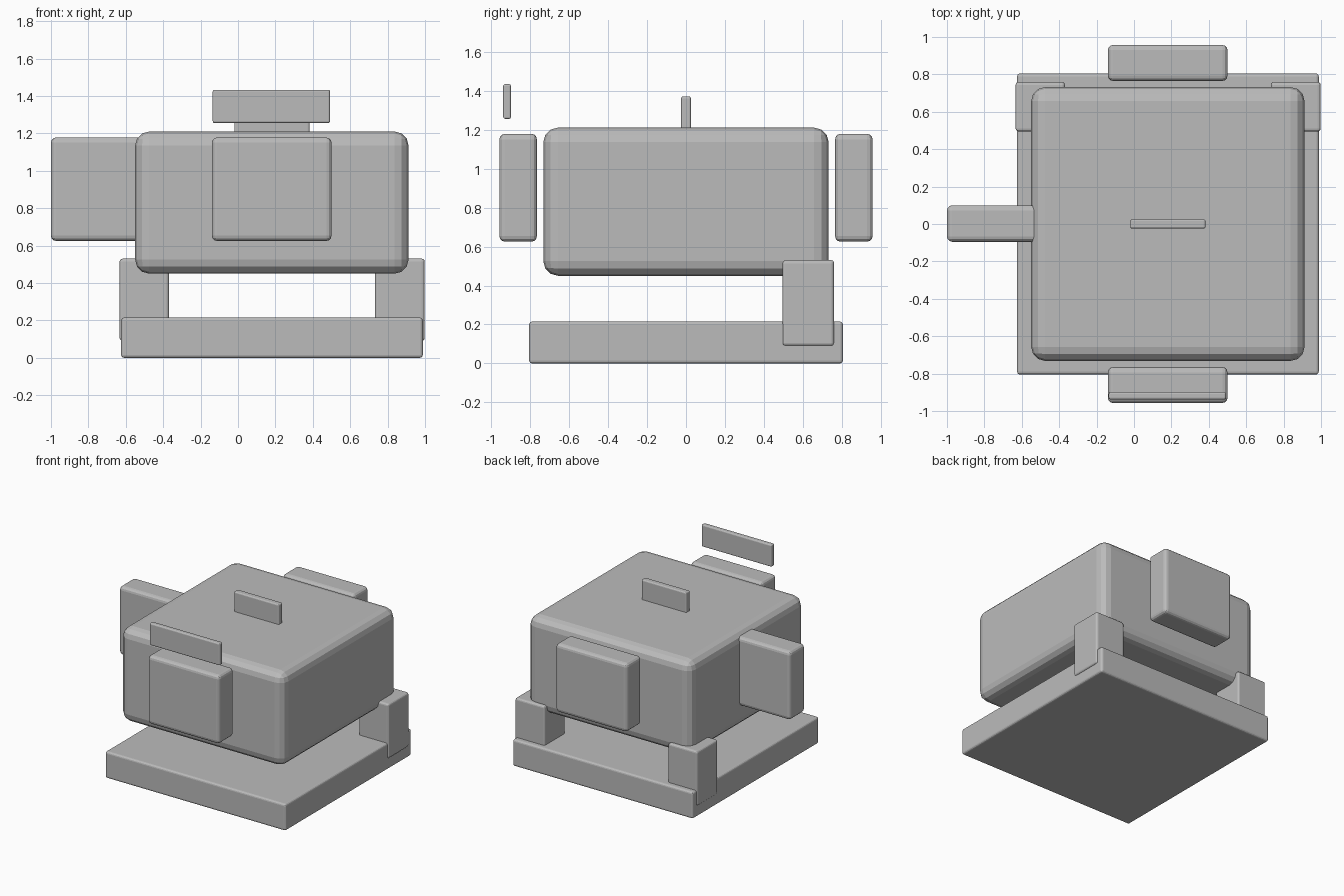
import bpy

if "Cube" in bpy.data.objects:
    bpy.data.objects.remove(bpy.data.objects["Cube"])

grey = bpy.data.materials.new("plain grey")
grey.diffuse_color = (0.5, 0.5, 0.5, 1)
grey.use_nodes = True
grey.node_tree.nodes["Principled BSDF"].inputs["Base Color"].default_value = grey.diffuse_color


def block(name, x, y, z, bevel, segments=3):
    """Rounded box spanning the given (min, max) ranges."""
    bpy.ops.mesh.primitive_cube_add(
        size=1, location=[(r[0] + r[1]) / 2 for r in (x, y, z)])
    ob = bpy.context.object
    ob.name = name
    ob.scale = [r[1] - r[0] for r in (x, y, z)]
    bpy.ops.object.transform_apply(location=False, rotation=False, scale=True)
    ob.data.materials.append(grey)
    mod = ob.modifiers.new("rounded edges", "BEVEL")
    mod.width = bevel
    mod.segments = segments
    return ob


# Ground slab and main body
block("base_slab", (-0.625, 0.988), (-0.805, 0.805), (0, 0.215), 0.016)
block("main_body", (-0.55, 0.912), (-0.732, 0.732), (0.45, 1.21), 0.075)

# Side pads, front and back, and the one reaching out on the left
block("front_pad", (-0.14, 0.50), (-0.957, -0.765), (0.625, 1.178), 0.028)
block("back_pad", (-0.14, 0.50), (0.765, 0.957), (0.625, 1.178), 0.028)
block("left_pad", (-1.0, -0.40), (-0.095, 0.10), (0.625, 1.178), 0.028)

# Rear supports between slab and body
for side, x in (("left", (-0.633, -0.37)), ("right", (0.732, 0.998))):
    block(side + "_rear_support", x, (0.495, 0.76), (0.09, 0.53), 0.016)

# Floating front strip and top handle
block("front_strip", (-0.135, 0.492), (-0.938, -0.898), (1.255, 1.433), 0.01)
block("top_handle", (-0.02, 0.382), (-0.025, 0.025), (1.17, 1.37), 0.01)
